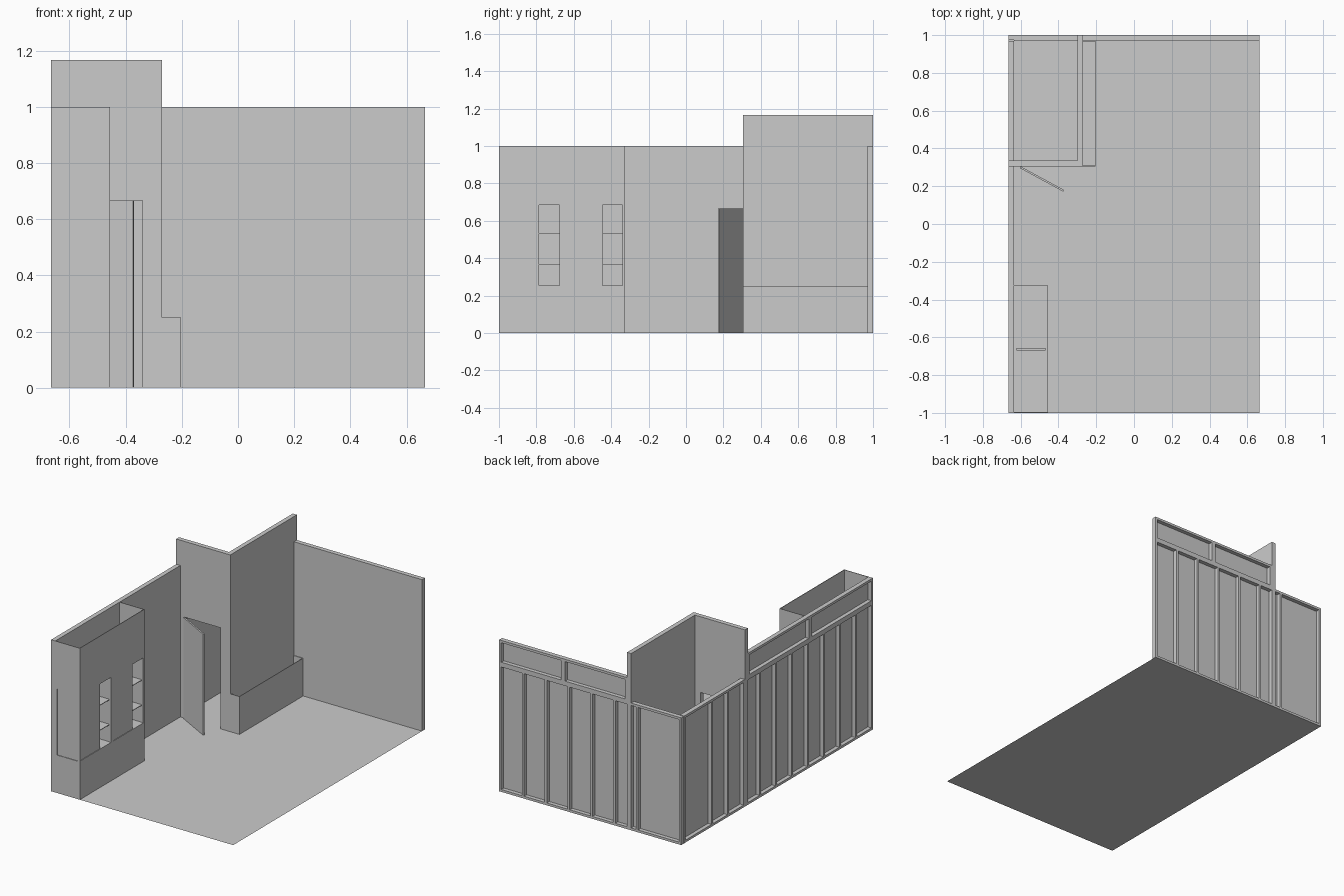
import bpy, bmesh, math

if "Cube" in bpy.data.objects:
    bpy.data.objects.remove(bpy.data.objects["Cube"])

XL, XR, YF, YB = -0.665, 0.665, -1.0, 1.0   # room limits
DEPTH, T = 0.03, 0.004                      # stud depth, wallboard thickness
STUD, STEP = 0.0156, 1 / 6                  # stud width and spacing
LOW = 0.84                                  # height of lower stud frame


def make(name, bm):
    bmesh.ops.recalc_face_normals(bm, faces=bm.faces)
    me = bpy.data.meshes.new(name)
    bm.to_mesh(me)
    bm.free()
    ob = bpy.data.objects.new(name, me)
    bpy.context.collection.objects.link(ob)
    return ob


def boxes(name, items):
    """One object from boxes given as (x0, x1, y0, y1, z0, z1)."""
    bm = bmesh.new()
    for x0, x1, y0, y1, z0, z1 in items:
        vs = bmesh.ops.create_cube(bm, size=1)["verts"]
        for v in vs:
            v.co.x = x1 if v.co.x > 0 else x0
            v.co.y = y1 if v.co.y > 0 else y0
            v.co.z = z1 if v.co.z > 0 else z0
    return make(name, bm)


def prism(name, outline, y0, y1):
    """Outline in x-z extruded along y."""
    bm = bmesh.new()
    f = bm.faces.new([bm.verts.new((x, y0, z)) for x, z in outline])
    ext = bmesh.ops.extrude_face_region(bm, geom=[f])["geom"]
    for v in ext:
        if isinstance(v, bmesh.types.BMVert):
            v.co.y = y1
    return make(name, bm)


def frame(length, upper):
    """Stud frame as (along0, along1, z0, z1); upper band covers upper[0]..upper[1]."""
    parts = [(0, length, 0, STUD), (0, length, LOW - STUD, LOW)]
    n = int(length / STEP + 0.01)
    for i in range(n + 1):
        a = min(i * STEP, length - STUD)
        if i == n:
            a = length - STUD
        parts.append((a, a + STUD, STUD, LOW - STUD))
    u0, u1 = upper
    mid = (u0 + u1) / 2
    parts += [(u0, u1, LOW, LOW + STUD), (u0, u1, 1 - STUD, 1)]
    for a, w in ((u0, STUD), (mid - STUD, 2 * STUD), (u1 - STUD, STUD)):
        parts.append((a, a + w, LOW + STUD, 1 - STUD))
    return parts


# Floor sheet
bm = bmesh.new()
bm.faces.new([bm.verts.new(p) for p in
              ((XL, YF, 0), (XR, YF, 0), (XR, YB, 0), (XL, YB, 0))])
make("floor", bm)

# Outer stud walls; the upper band stops at the closet
CX, CY = -0.27, 0.305                       # closet outer corner
xi, yi = XL + DEPTH, YB - DEPTH             # inner wall faces
boxes("left_wall_studs", [(XL, xi - T, YF + a, YF + b, z0, z1)
                          for a, b, z0, z1 in frame(YB - YF - DEPTH, (0, CY - YF))])
boxes("back_wall_studs", [(XR - b, XR - a, yi + T, YB, z0, z1)
                          for a, b, z0, z1 in frame(XR - XL, (0, XR - CX))])

# Wallboard on the room side
boxes("left_wallboard", [(xi - T, xi, YF, yi, 0, LOW), (xi - T, xi, YF, CY, LOW, 1)])
boxes("back_wallboard", [(xi, XR, yi, yi + T, 0, LOW), (CX, XR, yi, yi + T, LOW, 1)])

# Closet walls with a doorway
H, D0, D1, DH = 1.167, -0.605, -0.34, 0.667
prism("closet_front_wall",
      [(XL, 0), (D0, 0), (D0, DH), (D1, DH), (D1, 0), (CX, 0), (CX, H), (XL, H)],
      CY, CY + DEPTH)
boxes("closet_side_wall", [(CX - DEPTH, CX, CY + DEPTH, YB, 0, H)])

# Door standing ajar
door = boxes("door", [(0, 0.262, -0.01, 0, 0, DH)])
door.location = (D0 + 0.005, CY, 0)
door.rotation_euler.z = math.radians(-28.5)

# Low ledge beside the closet, open on top
LX, LZ = -0.203, 0.25
boxes("ledge", [(LX - T, LX, CY, yi, 0, LZ),
                (CX, LX - T, CY, CY + T, 0, LZ),
                (CX, LX - T, yi - T, yi, 0, LZ)])

# Cabinet base and open-topped soffit
KX, KY, Z0, Z1 = -0.455, -0.325, 0.25, 0.688


def shell(name, z0, z1):
    boxes(name, [(KX - T, KX, YF, KY, z0, z1),
                 (XL, KX - T, YF, YF + T, z0, z1),
                 (xi, KX - T, KY - T, KY, z0, z1)])


shell("cabinet_base", 0, Z0)
shell("cabinet_soffit", Z1, 1)

# Two display cases: boards, shelves, corner posts and a partly open front panel
W, B = (KY - YF) / 2, 0.01
for i in range(2):
    y0 = YF + i * W
    y1 = y0 + W
    boxes(f"case_{i + 1}", [
        (xi + B, KX - B, y0 + T, y0 + B, Z0, Z1),
        (xi + B, KX - B, y1 - B, y1 - T, Z0, Z1),
        (xi, xi + T, y0 + B, y1 - B, Z0, Z1),
        (xi + T, KX, y0 + B, y1 - B, Z0, Z0 + T),
        (xi + T, KX, y0 + B, y1 - B, Z1 - T, Z1)])
    boxes(f"case_shelves_{i + 1}", [(xi + T, KX - 0.012, y0 + B, y1 - B, z - T, z)
                                    for z in (0.37, 0.535)])
    boxes(f"case_posts_{i + 1}", [(x, x + 0.014, y, y + 0.014, Z0, Z1)
                                  for x in (xi, KX - 0.014) for y in (y0, y1 - 0.014)])
    boxes(f"case_panel_{i + 1}", [(KX - 0.008, KX - T, y0 + 0.014, y0 + 0.215, Z0, Z1)])
